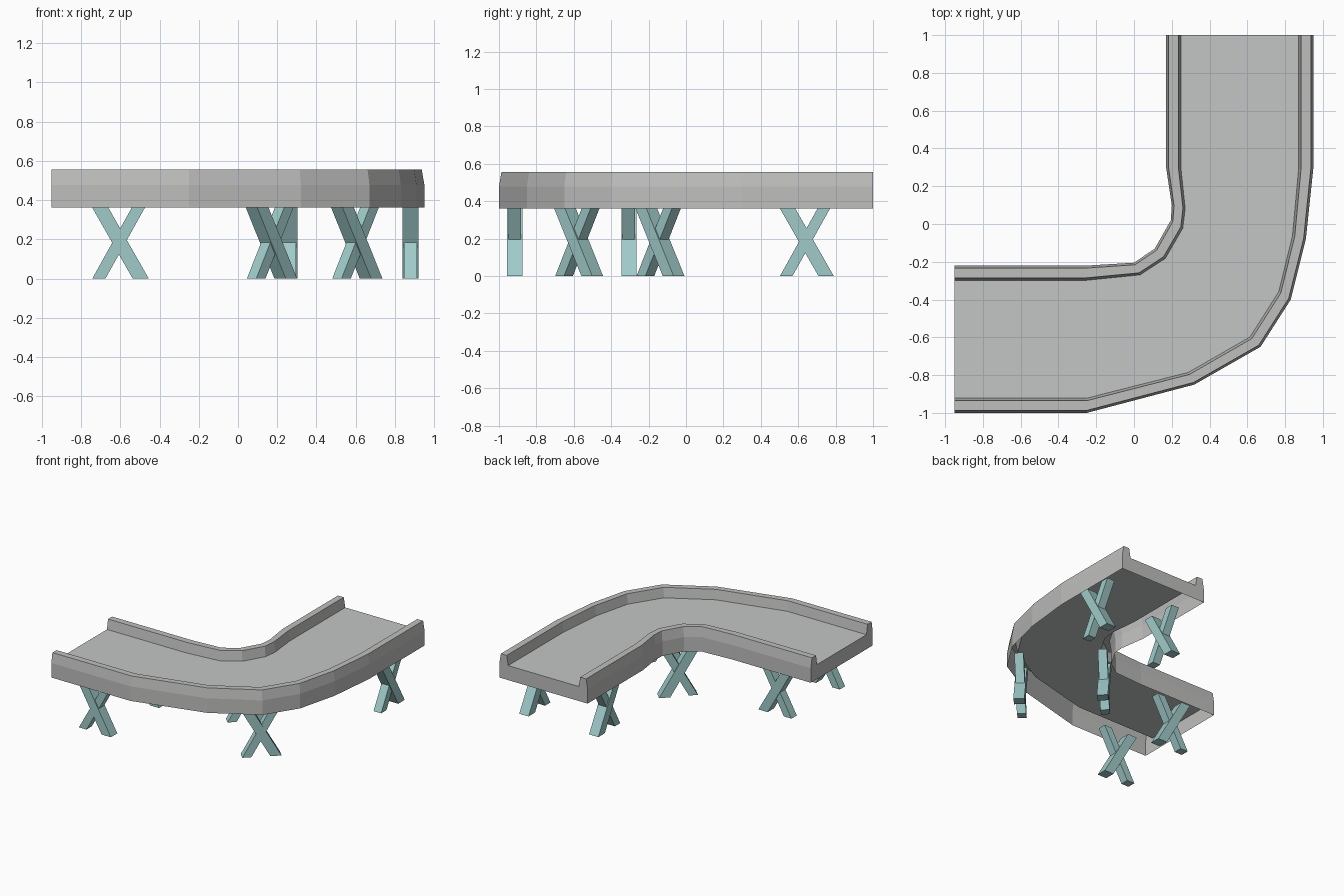
import bpy
import bmesh
import math
from mathutils import Vector, Matrix

cube = bpy.data.objects.get("Cube")
if cube:
    bpy.data.objects.remove(cube)


def material(name, rgb):
    mat = bpy.data.materials.new(name)
    mat.use_nodes = True
    color = (*rgb, 1)
    mat.diffuse_color = color
    mat.node_tree.nodes["Principled BSDF"].inputs["Base Color"].default_value = color
    return mat


RAIL = material("light grey", (0.52, 0.52, 0.515))
FLOOR = material("cool light grey", (0.55, 0.565, 0.565))
LEG = material("pale teal", (0.35, 0.60, 0.59))


def add_object(name, bm, mats):
    bmesh.ops.recalc_face_normals(bm, faces=bm.faces)
    mesh = bpy.data.meshes.new(name)
    bm.to_mesh(mesh)
    bm.free()
    for mat in mats:
        mesh.materials.append(mat)
    obj = bpy.data.objects.new(name, mesh)
    bpy.context.collection.objects.link(obj)
    return obj


# Curved channel: outer and inner edge of each cross-section along the bend
BOTTOM, DECK, TOP = 0.362, 0.478, 0.556
OUTER = [(-0.95, -1), (-0.25, -1), (0.32, -0.85), (0.67, -0.65),
         (0.83, -0.40), (0.91, -0.08), (0.95, 0.30), (0.95, 1)]
INNER = [(-0.95, -0.22), (-0.25, -0.22), (0, -0.205), (0.11, -0.13),
         (0.195, 0.02), (0.20, 0.10), (0.17, 0.30), (0.17, 1)]

# Half of the U-shaped profile as (fraction across, height), then mirrored
half = [(0, BOTTOM), (0, DECK), (0.017, TOP), (0.083, TOP), (0.1, DECK)]
profile = half + [(1 - t, z) for t, z in reversed(half)]

# The shell is open underneath, so the profile is not closed along the bottom
bm = bmesh.new()
rings = []
for o, i in zip(OUTER, INNER):
    o, i = Vector(o), Vector(i)
    rings.append([bm.verts.new((*o.lerp(i, t), z)) for t, z in profile])
for a, b in zip(rings, rings[1:]):
    for k in range(len(profile) - 1):
        face = bm.faces.new((a[k], a[k + 1], b[k + 1], b[k]))
        face.material_index = int(k == len(half) - 1)
# End caps: two walls and the apron below the deck
for ring in (rings[0], rings[-1]):
    bm.faces.new(ring[1:5])
    bm.faces.new(ring[5:9])
    bm.faces.new((ring[0], ring[1], ring[4], ring[5], ring[8], ring[9]))
add_object("curved_channel", bm, [RAIL, FLOOR])

# Slanted bars of a crossed leg: foot position, lean, width, thickness
BARS = [(0.104, -0.57, 0.082, 0.082), (-0.109, 0.556, 0.067, 0.067)]
LEG_TOP = 0.39


def crossed_legs(name, x, y, angle):
    bm = bmesh.new()
    for foot, lean, width, thick in BARS:
        for v in bmesh.ops.create_cube(bm, size=1)["verts"]:
            z = (v.co.z + 0.5) * LEG_TOP
            v.co = (v.co.x * width + foot + lean * z, v.co.y * thick, z)
    place = Matrix.Translation((x, y, 0)) @ Matrix.Rotation(angle, 4, "Z")
    bmesh.ops.transform(bm, matrix=place, verts=bm.verts)
    add_object(name, bm, [LEG])


# One outer and one inner support at the start, bend and end
for place, angle, outer, inner in (
        ("start", 0, (-0.60, -0.915), (-0.60, -0.305)),
        ("bend", math.pi / 4, (0.605, -0.575), (0.17, -0.14)),
        ("end", math.pi / 2, (0.88, 0.645), (0.263, 0.645))):
    crossed_legs(place + "_outer_legs", *outer, angle)
    crossed_legs(place + "_inner_legs", *inner, angle)
